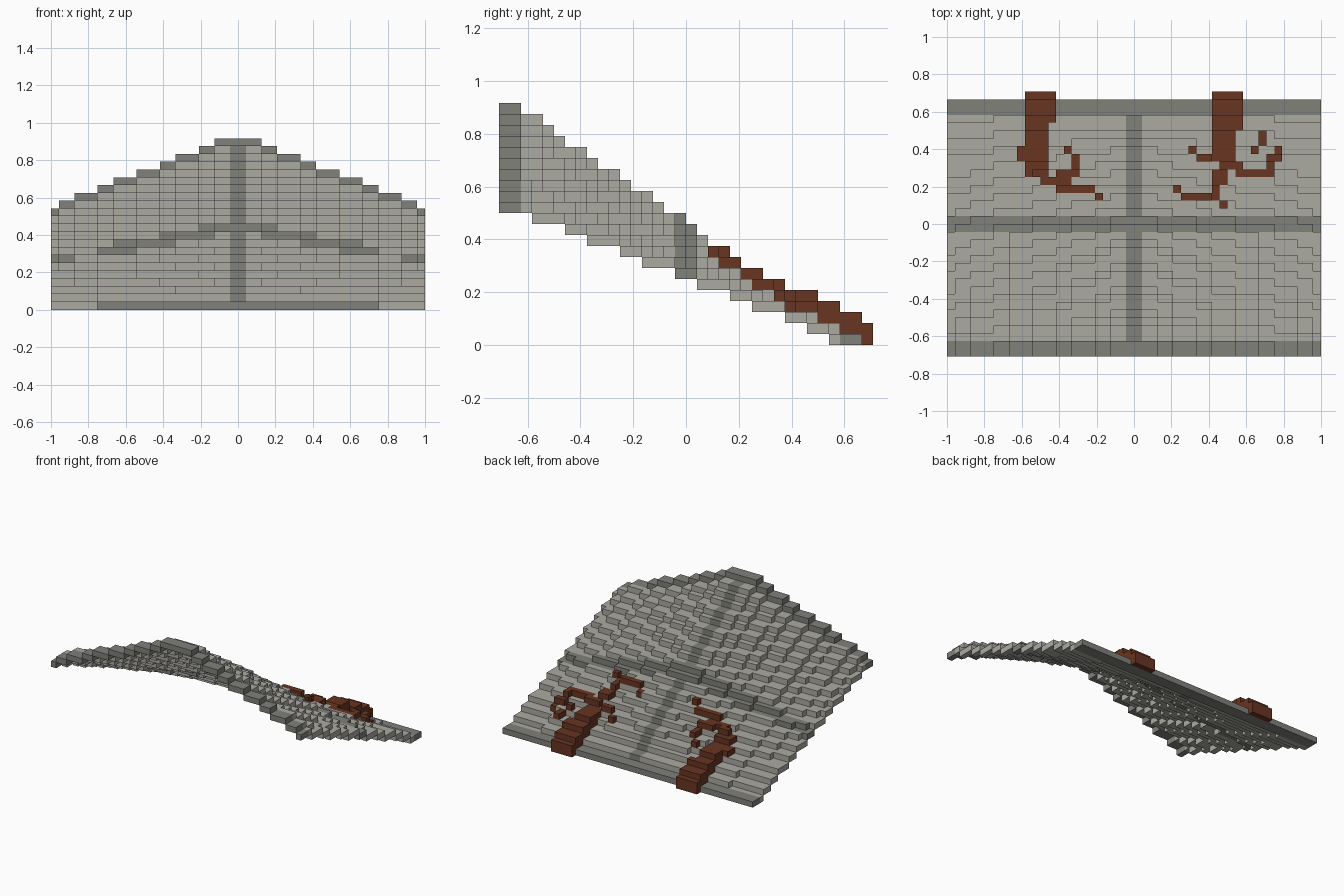
import bpy, bmesh, math

if "Cube" in bpy.data.objects:
    bpy.data.objects.remove(bpy.data.objects["Cube"])

U = 1 / 24            # block size
COLS, ROWS = 48, 33   # roof width and depth in blocks
STEPS = (3, 5, 8, 10, 13, 16, 18, 21, 23)  # columns where the front arch drops


def material(name, rgb):
    m = bpy.data.materials.new(name)
    m.diffuse_color = (*rgb, 1)
    m.use_nodes = True
    m.node_tree.nodes["Principled BSDF"].inputs["Base Color"].default_value = m.diffuse_color
    return m


def level(col, row):
    """Block level of the ruled roof: arched at the front, flat at the back."""
    i = col if col >= 0 else -1 - col
    arch = 21 - sum(i >= s for s in STEPS)
    slope, lift = (0.406, 0.07) if arch == 12 else (arch / 30 - 0.001, 0.016)
    h = math.floor(slope * (31 - row) + lift + 0.5)
    return max(0, min(arch, h))


# Stone roof sheet with darker beams and spine
panels, beams = set(), set()
for c in range(-COLS // 2, COLS // 2):
    for r in range(ROWS):
        dark = r in (0, 1, 16, 17, 31, 32) or c in (-1, 0)
        (beams if dark else panels).add((c, r, level(c, r)))

# Roots climbing over the back edge: column span, row span counted from the back
ROOTS_LEFT = [(-14, -10, 0, 4), (-14, -11, 4, 7), (-15, -11, 7, 9), (-14, -11, 9, 11),
              (-12, -8, 11, 12), (-10, -5, 12, 13), (-5, -4, 13, 14),
              (-10, -7, 10, 11), (-8, -7, 8, 11), (-9, -8, 7, 8)]
ROOTS_RIGHT = [(10, 14, 0, 5), (10, 13, 5, 9), (7, 8, 7, 8), (8, 10, 8, 9),
               (11, 14, 9, 10), (11, 12, 10, 11), (13, 18, 10, 11), (17, 18, 9, 11),
               (18, 19, 7, 9), (17, 18, 8, 9), (15, 16, 7, 8), (16, 17, 5, 7),
               (10, 11, 11, 14), (10, 12, 10, 12), (8, 10, 13, 14), (6, 8, 13, 14),
               (5, 6, 12, 13), (11, 12, 14, 15)]


def root_blocks(spans):
    out = set()
    for c0, c1, r0, r1 in spans:
        for c in range(c0, c1):
            for r in range(r0, r1):
                row = ROWS - r
                base = level(c, row) + 1 if r else 0
                thick = 2 if r < 7 and abs(c) < 15 else 1
                out.update((c, row, base + k) for k in range(thick))
    return out


left, right = root_blocks(ROOTS_LEFT), root_blocks(ROOTS_RIGHT)
solid = panels | beams | left | right

# The four corners of each block side, by outward direction
SIDES = {
    (1, 0, 0): ((1, 0, 0), (1, 1, 0), (1, 1, 1), (1, 0, 1)),
    (-1, 0, 0): ((0, 0, 0), (0, 0, 1), (0, 1, 1), (0, 1, 0)),
    (0, 1, 0): ((0, 1, 0), (0, 1, 1), (1, 1, 1), (1, 1, 0)),
    (0, -1, 0): ((0, 0, 0), (1, 0, 0), (1, 0, 1), (0, 0, 1)),
    (0, 0, 1): ((0, 0, 1), (1, 0, 1), (1, 1, 1), (0, 1, 1)),
    (0, 0, -1): ((0, 0, 0), (0, 1, 0), (1, 1, 0), (1, 0, 0)),
}


def build(name, blocks, mat):
    """Skin a set of blocks, skipping the sides hidden by neighbours."""
    bm = bmesh.new()
    verts = {}

    def vert(p):
        if p not in verts:
            verts[p] = bm.verts.new((p[0] * U, (p[1] - 17) * U, p[2] * U))
        return verts[p]

    for b in sorted(blocks):
        for d, corners in SIDES.items():
            if tuple(b[k] + d[k] for k in range(3)) in solid:
                continue
            bm.faces.new([vert(tuple(b[k] + q[k] for k in range(3))) for q in corners])
    mesh = bpy.data.meshes.new(name)
    bm.to_mesh(mesh)
    bm.free()
    mesh.materials.append(mat)
    bpy.context.collection.objects.link(bpy.data.objects.new(name, mesh))


bark = material("bark_brown", (0.14, 0.035, 0.016))
build("roof_panels", panels, material("light_stone", (0.41, 0.405, 0.365)))
build("beams_and_spine", beams, material("dark_stone", (0.215, 0.22, 0.195)))
build("left_root", left, bark)
build("right_root", right, bark)
